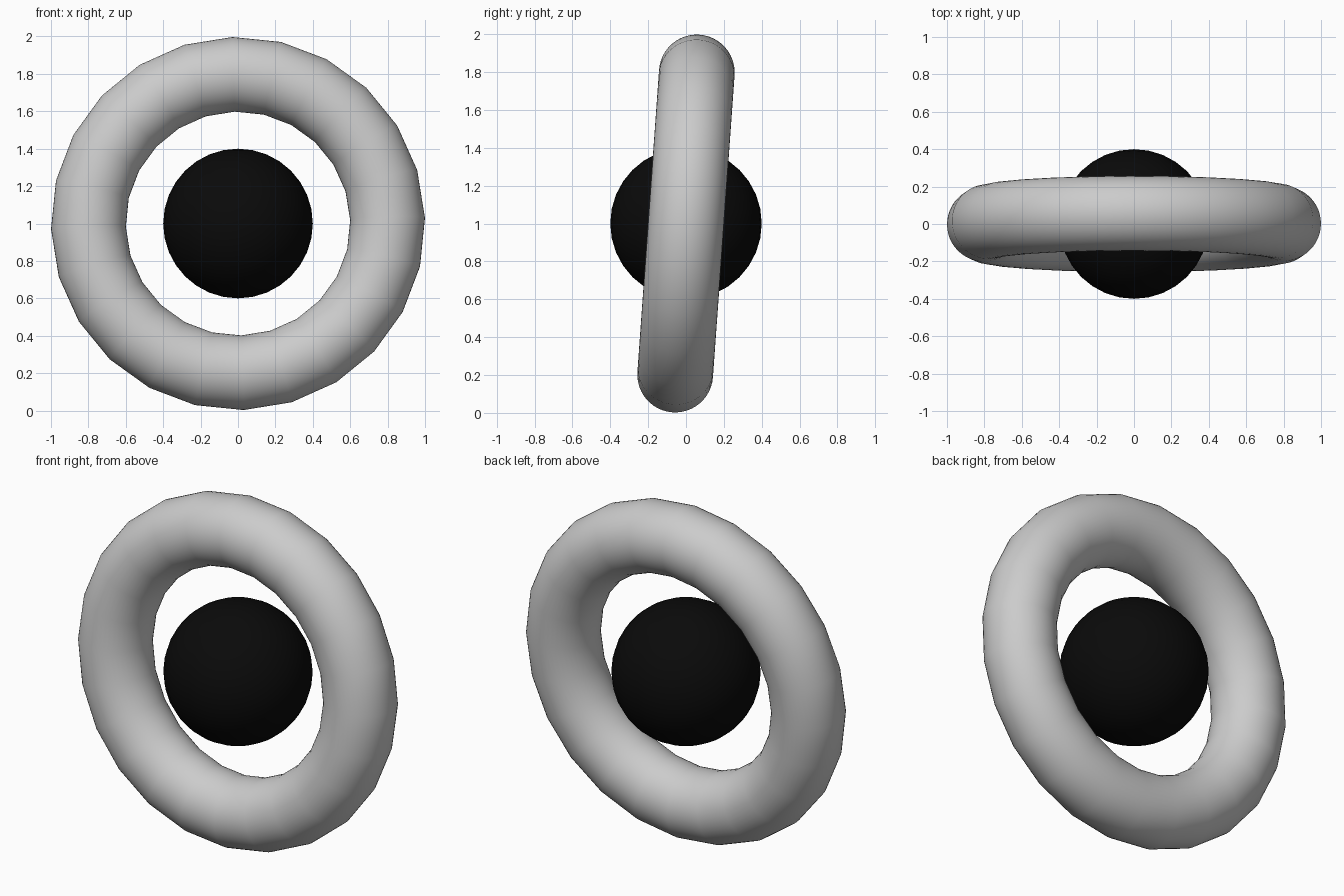
import bpy
from math import radians
from mathutils import Matrix

if "Cube" in bpy.data.objects:
    bpy.data.objects.remove(bpy.data.objects["Cube"])

# Outer ring: 24 faceted steps around, standing upright and leaning slightly back
bpy.ops.mesh.primitive_torus_add(major_radius=0.8, minor_radius=0.2,
                                 major_segments=24, minor_segments=48)
ring = bpy.context.object
ring.name = "outer_ring"
ring.data.transform(Matrix.Rotation(radians(90 - 4.1), 4, 'X')
                    @ Matrix.Rotation(radians(1.7), 4, 'Z'))
ring.location = (0, 0, 1)
bpy.ops.object.shade_smooth()

# Black ball floating in the centre
bpy.ops.mesh.primitive_uv_sphere_add(segments=32, ring_count=16, radius=0.4,
                                     location=(0, 0, 1))
ball = bpy.context.object
ball.name = "centre_ball"
bpy.ops.object.shade_smooth()
black = bpy.data.materials.new("black")
black.diffuse_color = (0.003, 0.003, 0.003, 1)
black.use_nodes = True
black.node_tree.nodes["Principled BSDF"].inputs["Base Color"].default_value = black.diffuse_color
ball.data.materials.append(black)
